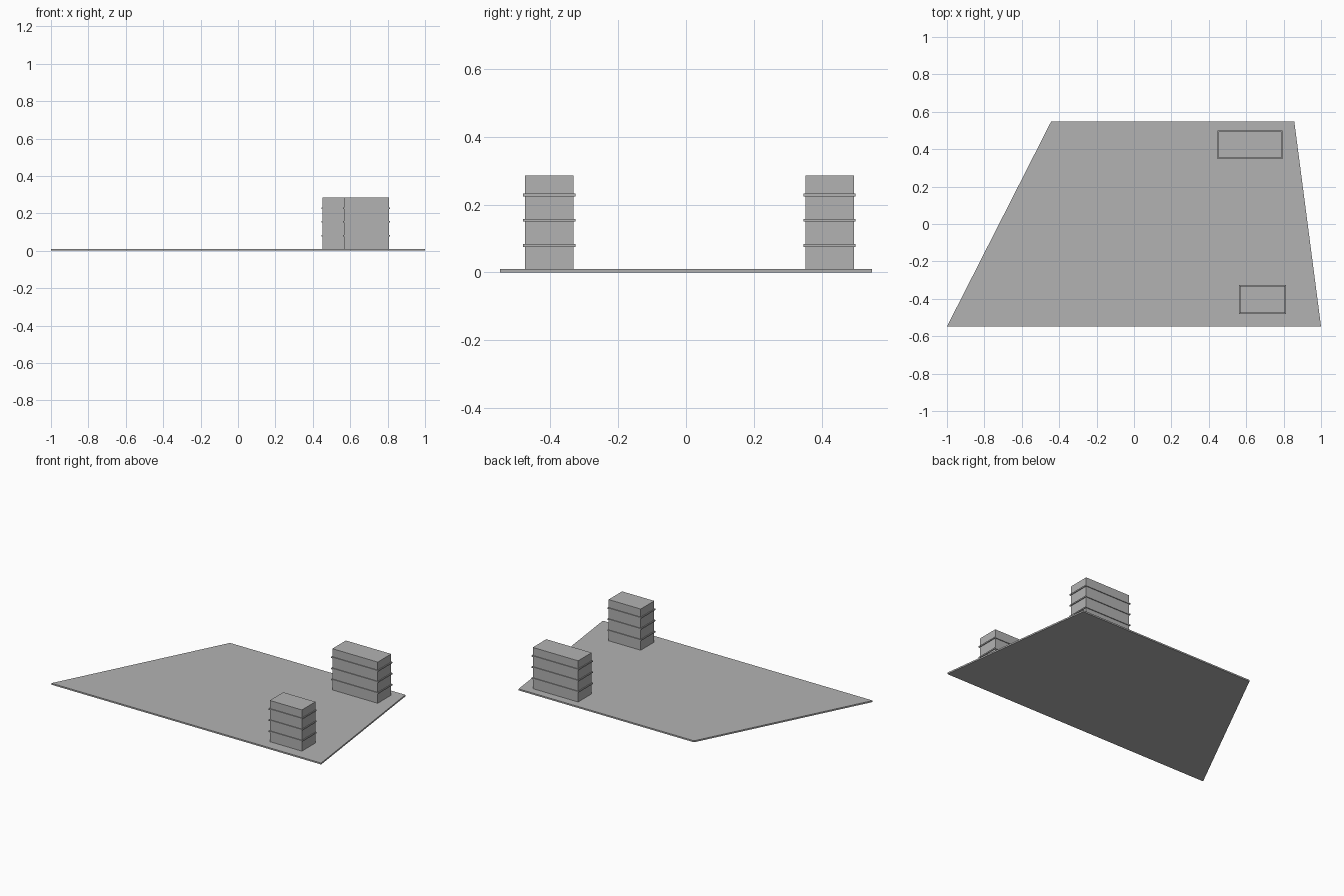
import bpy
import bmesh
from mathutils import Vector

cube = bpy.data.objects.get("Cube")
if cube:
    bpy.data.objects.remove(cube, do_unlink=True)

GREY = (0.448, 0.448, 0.448, 1.0)
grey = bpy.data.materials.new("plain grey")
grey.use_nodes = True
grey.diffuse_color = GREY
grey.node_tree.nodes["Principled BSDF"].inputs["Base Color"].default_value = GREY


def prism(name, outline, z0, z1):
    """Extrude a counter-clockwise outline from z0 up to z1."""
    bm = bmesh.new()
    base = bm.faces.new([bm.verts.new((x, y, z0)) for x, y in outline])
    top = bmesh.ops.extrude_face_region(bm, geom=[base], use_keep_orig=True)
    moved = [v for v in top["geom"] if isinstance(v, bmesh.types.BMVert)]
    bmesh.ops.translate(bm, verts=moved, vec=Vector((0, 0, z1 - z0)))
    bmesh.ops.recalc_face_normals(bm, faces=bm.faces)
    mesh = bpy.data.meshes.new(name)
    bm.to_mesh(mesh)
    bm.free()
    mesh.materials.append(grey)
    obj = bpy.data.objects.new(name, mesh)
    bpy.context.collection.objects.link(obj)
    return obj


def rectangle(x0, x1, y0, y1, grow=0.0):
    x0, x1, y0, y1 = x0 - grow, x1 + grow, y0 - grow, y1 + grow
    return [(x0, y0), (x1, y0), (x1, y1), (x0, y1)]


PLATE_TOP = 0.01
ROOF = 0.286
LEDGE_OUT = 0.0055
LEDGE_THICK = 0.008
STOREY = 0.0745


def building(name, *bounds):
    # Main block
    prism(name + "_block", rectangle(*bounds), PLATE_TOP, ROOF)
    # Thin floor ledges wrapping the block
    for floor in range(1, 4):
        z = floor * STOREY
        prism(f"{name}_ledge_{floor}", rectangle(*bounds, grow=LEDGE_OUT),
              z + 0.001, z + 0.001 + LEDGE_THICK)


# Ground plate: a lopsided trapezoid
prism("ground_plate", [(-1, -0.548), (1, -0.548), (0.857, 0.548), (-0.443, 0.548)],
      0, PLATE_TOP)

# Two buildings along the left side of the plot
building("front_building", 0.568, 0.806, -0.475, -0.332)
building("back_building", 0.453, 0.789, 0.352, 0.495)
